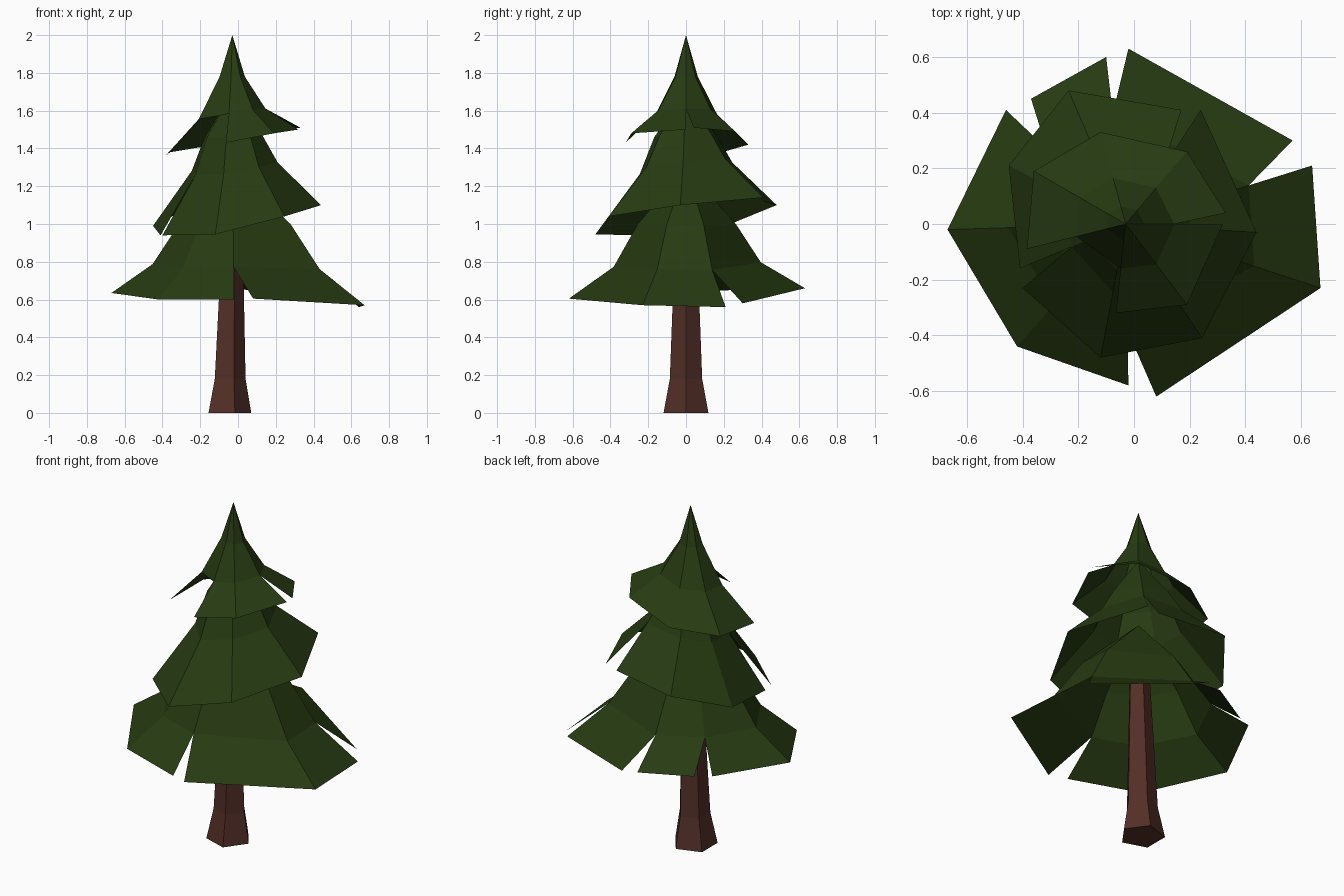
import bpy
import bmesh
from math import cos, sin, tau
from mathutils import Vector

default_cube = bpy.data.objects.get("Cube")
if default_cube:
    bpy.data.objects.remove(default_cube, do_unlink=True)


def make_material(name, colour):
    material = bpy.data.materials.new(name)
    material.use_nodes = True
    material.diffuse_color = (*colour, 1)
    shader = material.node_tree.nodes["Principled BSDF"]
    shader.inputs["Base Color"].default_value = (*colour, 1)
    shader.inputs["Roughness"].default_value = 1
    return material


def make_object(name, bm, material):
    mesh = bpy.data.meshes.new(name)
    bm.to_mesh(mesh)
    bm.free()
    mesh.materials.append(material)
    obj = bpy.data.objects.new(name, mesh)
    bpy.context.collection.objects.link(obj)
    return obj


def bridge(bm, lower, upper, skip=()):
    """Join two counter-clockwise rings, leaving out the skipped segments."""
    count = len(lower)
    for i in range(count):
        j = (i + 1) % count
        if i not in skip:
            bm.faces.new((lower[i], lower[j], upper[j], upper[i]))


pine_green = make_material("pine green", (0.02, 0.044, 0.006))
bark_brown = make_material("bark brown", (0.085, 0.028, 0.02))


def make_tier(name, rim, knee, shoulder, tip_height):
    """Flared skirt of boughs; SLIT in the rim opens a cut up to the knee.
    knee and shoulder are (scale, height)."""
    points, slits = [], set()
    for entry in rim:
        if entry is SLIT:
            slits.add(len(points) - 1)
        else:
            points.append(Vector(entry))
    mean_height = sum(p.z for p in points) / len(points)
    axis = Vector((-0.03, 0, 0))
    bm = bmesh.new()

    def inner_ring(scale, height, tilt):
        ring = []
        for p in points:
            q = axis.lerp(p, scale)
            q.z = height + tilt * (p.z - mean_height)
            ring.append(bm.verts.new(q))
        return ring

    rim_ring = [bm.verts.new(p) for p in points]
    knee_ring = inner_ring(*knee, 0.4)
    shoulder_ring = inner_ring(*shoulder, 0)
    tip = bm.verts.new(axis + Vector((0, 0, tip_height)))
    bridge(bm, rim_ring, knee_ring, slits)
    bridge(bm, knee_ring, shoulder_ring)
    for i, vert in enumerate(shoulder_ring):
        bm.faces.new((vert, shoulder_ring[(i + 1) % len(points)], tip))
    # Close each narrow slit to a point at the knee
    for ring, scale in ((knee_ring, knee[0]), (shoulder_ring, shoulder[0])):
        bmesh.ops.remove_doubles(bm, verts=ring, dist=0.125 * scale)
    return make_object(name, bm, pine_green)


SLIT = None

# Foliage tiers, each rim listed counter-clockwise
make_tier("lower_foliage", [
    (0.67, -0.23, 0.57), (0.64, 0.21, 0.56), SLIT,
    (0.57, 0.3, 0.58), (-0.02, 0.63, 0.66), SLIT,
    (-0.1, 0.6, 0.66), (-0.37, 0.45, 0.65), SLIT,
    (-0.46, 0.41, 0.66), (-0.67, -0.02, 0.635), (-0.42, -0.44, 0.6),
    (-0.02, -0.58, 0.6), SLIT, (0.08, -0.62, 0.605),
], knee=(0.66, 0.78), shoulder=(0.44, 1), tip_height=1.3)

make_tier("middle_foliage", [
    (0.44, -0.03, 1.1), (0.24, 0.41, 1.14), SLIT,
    (0.17, 0.41, 1.12), (-0.235, 0.48, 1.1), (-0.45, 0.21, 0.99),
    (-0.41, -0.16, 0.94), SLIT,
    (-0.4, -0.23, 0.94), (-0.12, -0.48, 0.945), (0.245, -0.41, 1.04),
], knee=(0.51, 1.3), shoulder=(0.35, 1.46), tip_height=1.7)

make_tier("top_foliage", [
    (0.33, 0.04, 1.51), (0.19, 0.26, 1.49), (-0.12, 0.33, 1.42),
    (-0.36, 0.19, 1.38), (-0.385, -0.09, 1.36), SLIT,
    (-0.065, -0.32, 1.43), (0.19, -0.29, 1.48), (0.32, 0, 1.5), SLIT,
], knee=(0.5, 1.59), shoulder=(0.19, 1.78), tip_height=2)

# Five-sided trunk with a flared foot
SIDES = 5
trunk = bmesh.new()
rings = []
for height, radius, centre in ((0, 0.125, -0.055), (0.18, 0.09, -0.05), (0.95, 0.06, -0.035)):
    angles = [tau * i / SIDES for i in range(SIDES)]
    rings.append([trunk.verts.new((centre + radius * cos(a), radius * sin(a), height))
                  for a in angles])
for lower, upper in zip(rings, rings[1:]):
    bridge(trunk, lower, upper)
trunk.faces.new(rings[0][::-1])
trunk.faces.new(rings[-1])
make_object("trunk", trunk, bark_brown)
